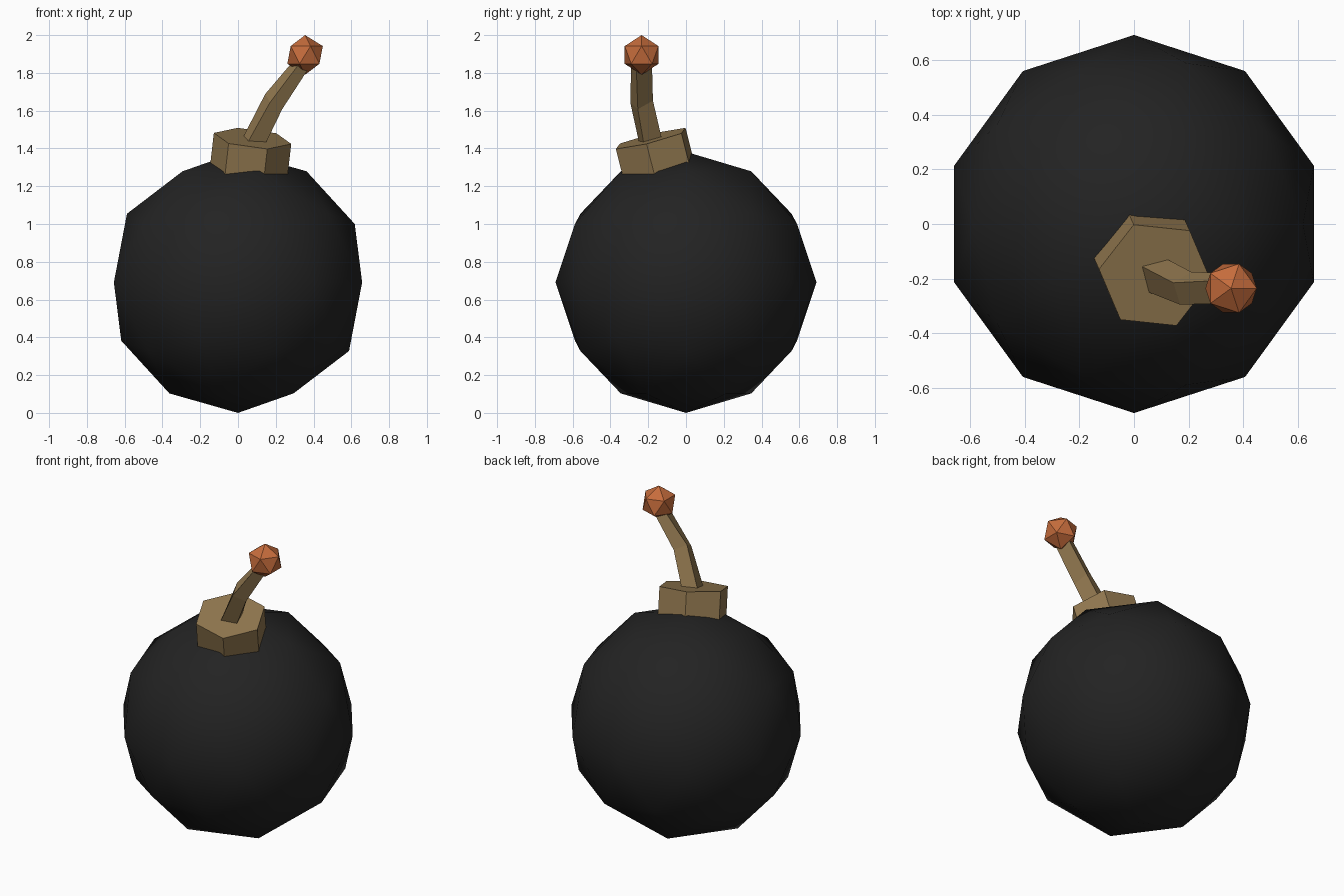
import bpy, bmesh, math
from mathutils import Vector, Matrix

if "Cube" in bpy.data.objects:
    bpy.data.objects.remove(bpy.data.objects["Cube"])


def material(name, rgb):
    m = bpy.data.materials.new(name)
    m.diffuse_color = (*rgb, 1)
    m.use_nodes = True
    m.node_tree.nodes["Principled BSDF"].inputs["Base Color"].default_value = m.diffuse_color
    return m


BLACK = material("matte_black", (0.0165, 0.0165, 0.0165))
TAN = material("tan_brown", (0.29, 0.19, 0.08))
ORANGE = material("ember_orange", (0.56, 0.15, 0.045))


def make_object(name, bm, mat, smooth=False):
    bmesh.ops.recalc_face_normals(bm, faces=bm.faces)
    mesh = bpy.data.meshes.new(name)
    for f in bm.faces:
        f.smooth = smooth
    bm.to_mesh(mesh)
    bm.free()
    mesh.materials.append(mat)
    obj = bpy.data.objects.new(name, mesh)
    bpy.context.collection.objects.link(obj)
    return obj


def ball(name, center, radius, subdivisions, mat, smooth):
    bm = bmesh.new()
    bmesh.ops.create_icosphere(bm, subdivisions=subdivisions, radius=radius,
                               matrix=Matrix.Translation(center))
    return make_object(name, bm, mat, smooth)


def loft(name, rings, mat):
    """Skin a list of point rings and close both ends."""
    bm = bmesh.new()
    rows = [[bm.verts.new(p) for p in ring] for ring in rings]
    n = len(rows[0])
    for a, b in zip(rows, rows[1:]):
        for i in range(n):
            j = (i + 1) % n
            bm.faces.new((a[i], a[j], b[j], b[i]))
    bm.faces.new(rows[0])
    bm.faces.new(rows[-1])
    return make_object(name, bm, mat)


# Round body
ball("body", (0, 0, 0.691), 0.691, 2, BLACK, True)

# Six-sided collar, tilted away from the body centre
axis = Vector((0.115, -0.255, 1)).normalized()
tilt = axis.to_track_quat('Z', 'Y')
tilt = Vector((0, 0, 1)).rotation_difference(axis)
top = Vector((0.077, -0.187, 1.453))
collar = []
for depth in (0.175, 0):
    ring = []
    for k in range(6):
        a = math.radians(-7 + 60 * k)
        ring.append(top - axis * depth
                    + tilt @ Vector((0.208 * math.cos(a), 0.208 * math.sin(a), 0)))
    collar.append(ring)
loft("collar", collar, TAN)

# Bent square fuse: centre and two half diagonals per section
sections = [
    ((0.085, -0.188, 1.440), (-0.060, 0.035, 0.016), (0.035, 0.060, 0.011)),
    ((0.189, -0.235, 1.648), (-0.045, 0.020, 0.040), (0.020, 0.060, 0.005)),
    ((0.335, -0.235, 1.845), (-0.038, 0.028, 0.023), (0.010, 0.055, -0.005)),
]
rings = []
for c, d1, d2 in sections:
    c, d1, d2 = Vector(c), Vector(d1), Vector(d2)
    rings.append([c + d1, c + d2, c - d1, c - d2])
loft("fuse", rings, TAN)

# Faceted spark at the fuse tip
ball("spark", (0.355, -0.235, 1.895), 0.105, 1, ORANGE, False)
